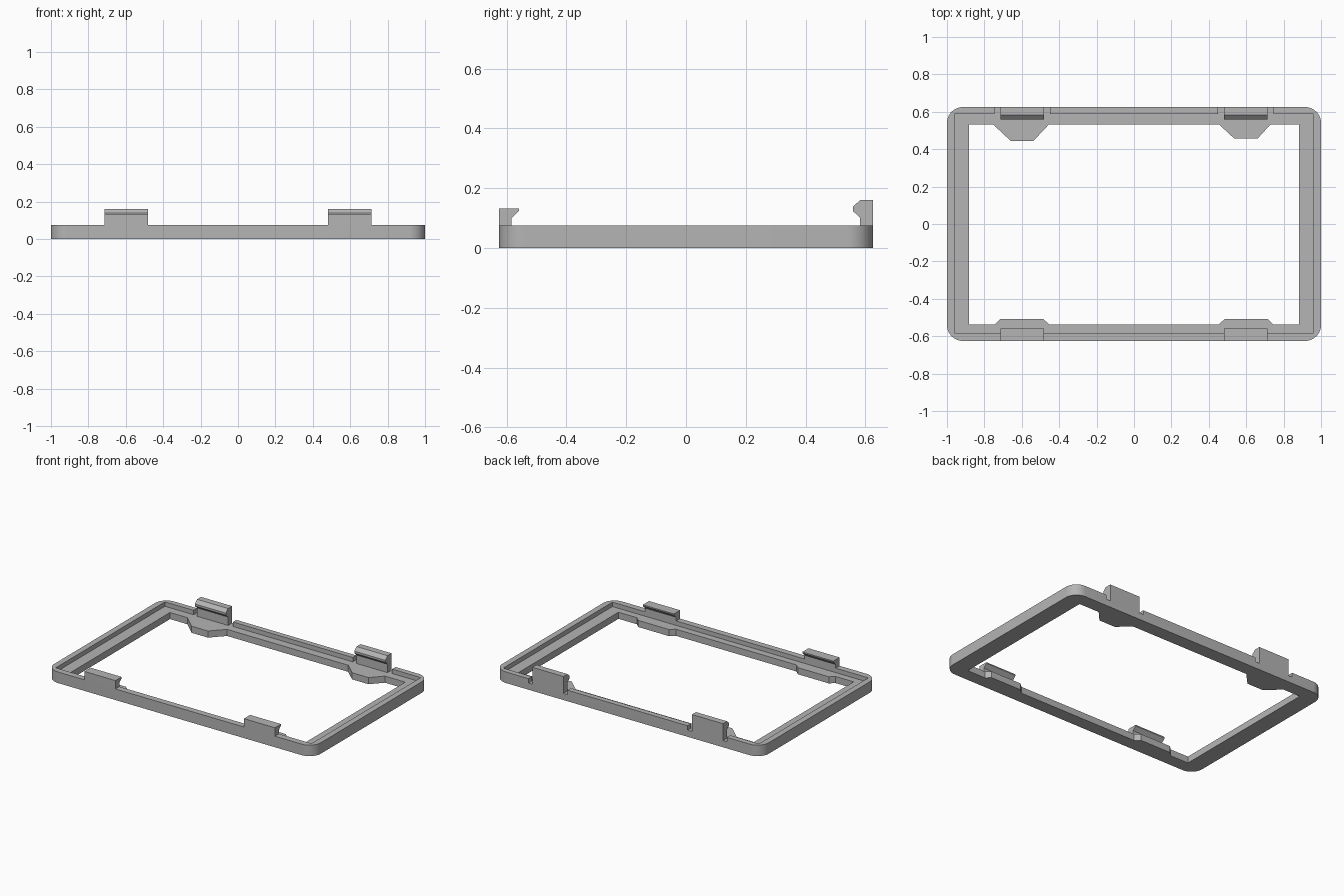
import bpy, bmesh, math
from mathutils import Vector

if "Cube" in bpy.data.objects:
    bpy.data.objects.remove(bpy.data.objects["Cube"], do_unlink=True)

# Single plastic grey
grey = bpy.data.materials.new("plain_grey")
grey.use_nodes = True
color = (0.46, 0.46, 0.46, 1)
grey.diffuse_color = color
grey.node_tree.nodes["Principled BSDF"].inputs["Base Color"].default_value = color

HEIGHT, LEDGE = 0.075, 0.045
HALF_X, HALF_Y, RADIUS = 1.0, 0.625, 0.085


def extrude(name, points, offset):
    """Extrude a closed outline of 3D points into a solid."""
    bm = bmesh.new()
    face = bm.faces.new([bm.verts.new(p) for p in points])
    top = bmesh.ops.extrude_face_region(bm, geom=[face])["geom"]
    bmesh.ops.translate(bm, vec=Vector(offset),
                        verts=[v for v in top if isinstance(v, bmesh.types.BMVert)])
    bmesh.ops.recalc_face_normals(bm, faces=bm.faces)
    mesh = bpy.data.meshes.new(name)
    bm.to_mesh(mesh)
    bm.free()
    mesh.materials.append(grey)
    obj = bpy.data.objects.new(name, mesh)
    bpy.context.collection.objects.link(obj)
    return obj


def slab(name, outline, z0, z1):
    return extrude(name, [(x, y, z0) for x, y in outline], (0, 0, z1 - z0))


def box(name, x0, x1, y0, y1, z0, z1):
    return slab(name, [(x0, y0), (x1, y0), (x1, y1), (x0, y1)], z0, z1)


def cut(target, cutter):
    """Subtract the cutter, then discard it."""
    cutter.hide_render = True
    mod = target.modifiers.new("cut", "BOOLEAN")
    mod.operation, mod.solver, mod.object = "DIFFERENCE", "EXACT", cutter
    bpy.context.view_layer.objects.active = target
    bpy.ops.object.modifier_apply(modifier=mod.name)
    bpy.data.objects.remove(cutter, do_unlink=True)


# Frame with rounded outer corners
outline = []
steps = 12
for quarter, (sx, sy) in enumerate([(1, 1), (-1, 1), (-1, -1), (1, -1)]):
    for i in range(steps + 1):
        a = (quarter + i / steps) * math.pi / 2
        outline.append((sx * (HALF_X - RADIUS) + RADIUS * math.cos(a),
                        sy * (HALF_Y - RADIUS) + RADIUS * math.sin(a)))
frame = slab("frame", outline, 0, HEIGHT)

# Central opening, recessed ledge, and gaps in the back lip
cut(frame, box("opening_cutter", -0.883, 0.883, -0.537, 0.532, -0.1, 0.2))
cut(frame, box("recess_cutter", -0.96, 0.96, -0.583, 0.588, LEDGE, 0.2))
for s in (-1, 1):
    x0, x1 = sorted((s * 0.45, s * 0.745))
    cut(frame, box("gap_cutter", x0, x1, 0.55, 0.7, LEDGE, 0.2))

bpy.ops.object.select_all(action="DESELECT")
frame.select_set(True)
bpy.context.view_layer.objects.active = frame
bpy.ops.object.shade_smooth_by_angle(angle=math.radians(30))

# Clip cross-sections in the y-z plane
front_profile = [(-0.625, HEIGHT), (-0.583, HEIGHT), (-0.583, 0.1),
                 (-0.559, 0.124), (-0.559, 0.132), (-0.625, 0.132)]
back_profile = [(0.625, LEDGE), (0.582, LEDGE), (0.582, 0.102), (0.558, 0.124),
                (0.558, 0.138), (0.582, 0.16), (0.625, 0.16)]

# Clips and the chamfered pads under them, on each side
for s, side in ((-1, "right"), (1, "left")):
    x0 = min(s * 0.482, s * 0.715)
    for end, profile in (("front", front_profile), ("back", back_profile)):
        extrude(f"{end}_clip_{side}", [(x0, y, z) for y, z in profile], (0.233, 0, 0))
    slab(f"front_pad_{side}", [(s * 0.452, -0.537), (s * 0.485, -0.509),
                               (s * 0.716, -0.509), (s * 0.745, -0.537)], 0, LEDGE)
    depth = 0.456 if s > 0 else 0.445
    outer = 0.73 if s > 0 else 0.753
    slab(f"back_pad_{side}", [(s * 0.455, 0.532), (s * 0.537, depth),
                              (s * 0.66, depth), (s * outer, 0.532)], 0, LEDGE)
